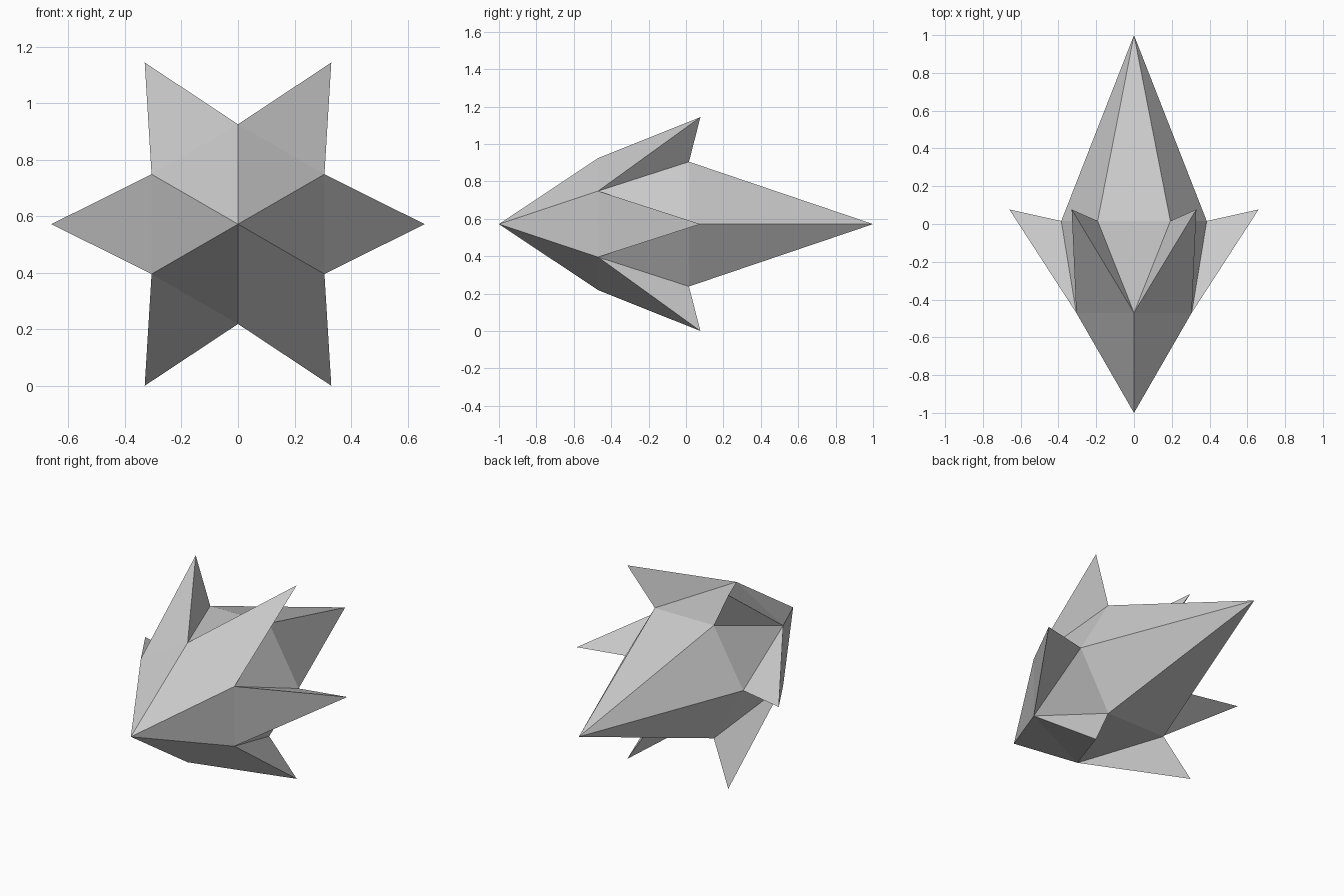
import bpy, bmesh, math

if "Cube" in bpy.data.objects:
    bpy.data.objects.remove(bpy.data.objects["Cube"])

CENTRE_Z = 0.572


def ring(bm, radius, y, start_deg):
    """Six points around the y axis, 60 degrees apart."""
    pts = []
    for i in range(6):
        a = math.radians(start_deg + 60 * i)
        pts.append(bm.verts.new((radius * math.cos(a), y, CENTRE_Z + radius * math.sin(a))))
    return pts


bm = bmesh.new()
nose = bm.verts.new((0, -1, CENTRE_Z))
tail = bm.verts.new((0, 1, CENTRE_Z))
tips = ring(bm, 0.66, 0.077, 0)        # spike tips
waist = ring(bm, 0.385, 0.016, 0)      # hexagon under the spikes
valleys = ring(bm, 0.353, -0.47, 30)   # notches between the spikes

for i in range(6):
    j = (i + 1) % 6
    before, after = valleys[i - 1], valleys[i]
    bm.faces.new((nose, before, after))              # front cone
    bm.faces.new((before, tips[i], after))           # spike front
    bm.faces.new((before, waist[i], tips[i]))        # spike undersides
    bm.faces.new((after, tips[i], waist[i]))
    bm.faces.new((after, waist[i], waist[j]))        # web between spikes
    bm.faces.new((tail, waist[j], waist[i]))         # rear cone

bmesh.ops.recalc_face_normals(bm, faces=bm.faces[:])
mesh = bpy.data.meshes.new("spiked_star")
bm.to_mesh(mesh)
bm.free()

# Single plain grey
grey = bpy.data.materials.new("light_grey")
grey.diffuse_color = (0.6, 0.6, 0.6, 1)
grey.use_nodes = True
grey.node_tree.nodes["Principled BSDF"].inputs["Base Color"].default_value = grey.diffuse_color
mesh.materials.append(grey)
star = bpy.data.objects.new("spiked_star", mesh)
bpy.context.collection.objects.link(star)
